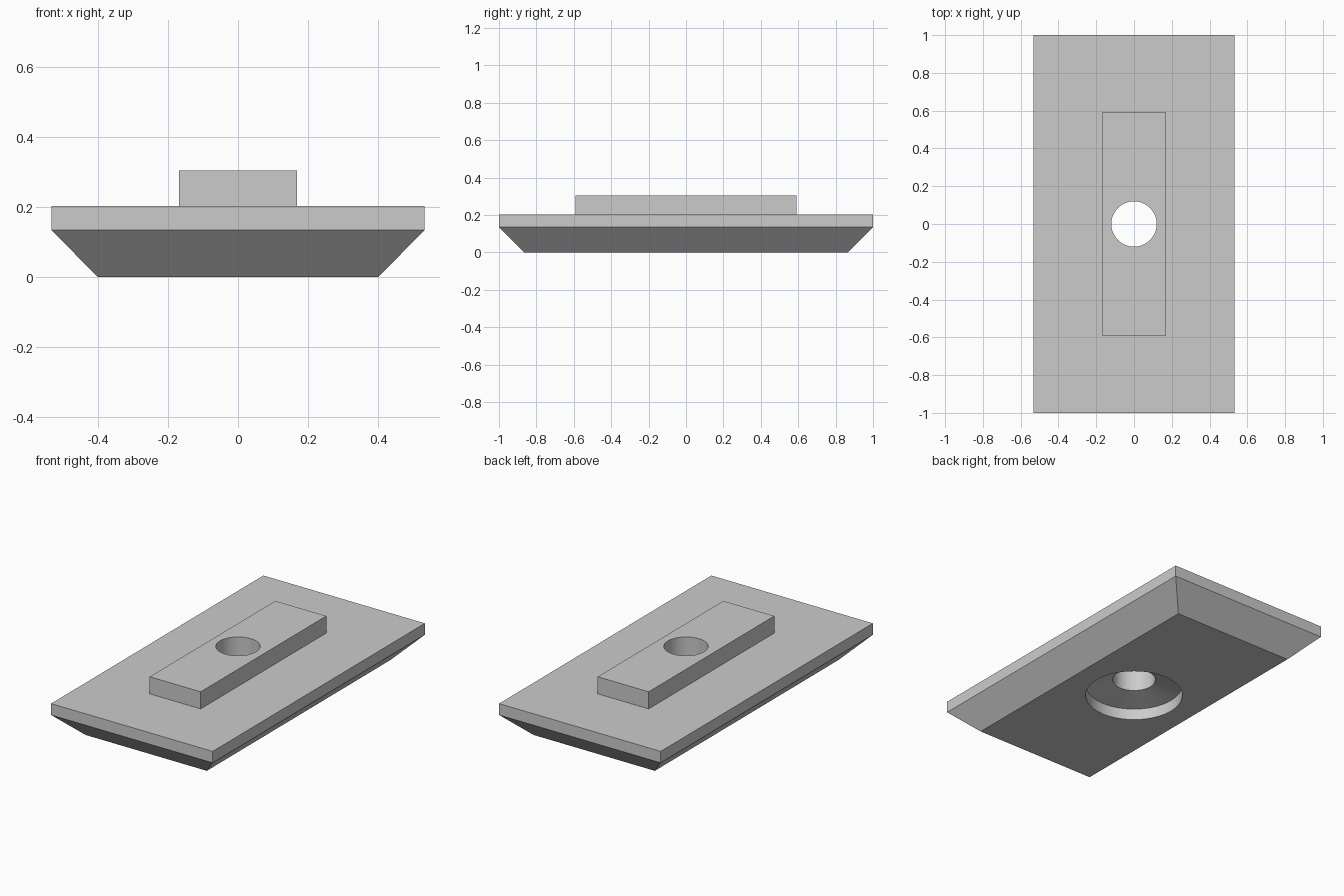
import bpy, bmesh, math

cube = bpy.data.objects.get("Cube")
if cube:
    bpy.data.objects.remove(cube, do_unlink=True)

GREY = (0.6, 0.6, 0.6, 1)
mat = bpy.data.materials.new("plain grey")
mat.use_nodes = True
mat.diffuse_color = GREY
mat.node_tree.nodes["Principled BSDF"].inputs["Base Color"].default_value = GREY


def loft(name, rings):
    """Closed solid skinned through a stack of equal-length point rings."""
    bm = bmesh.new()
    loops = [[bm.verts.new(p) for p in ring] for ring in rings]
    n = len(loops[0])
    for low, high in zip(loops, loops[1:]):
        for i in range(n):
            j = (i + 1) % n
            bm.faces.new((low[i], low[j], high[j], high[i]))
    bm.faces.new(loops[0][::-1])
    bm.faces.new(loops[-1])
    bmesh.ops.recalc_face_normals(bm, faces=bm.faces)
    mesh = bpy.data.meshes.new(name)
    bm.to_mesh(mesh)
    bm.free()
    mesh.materials.append(mat)
    obj = bpy.data.objects.new(name, mesh)
    bpy.context.collection.objects.link(obj)
    return obj


def rectangle(hx, hy, z):
    return [(-hx, -hy, z), (hx, -hy, z), (hx, hy, z), (-hx, hy, z)]


def circle(r, z, n=64):
    return [(r * math.cos(math.tau * i / n), r * math.sin(math.tau * i / n), z)
            for i in range(n)]


# Plate with chamfered underside and raised central key
plate = loft("clamp_plate", [
    rectangle(0.4, 0.865, 0),
    rectangle(0.533, 1, 0.135),
    rectangle(0.533, 1, 0.203),
    rectangle(0.168, 0.592, 0.203),
    rectangle(0.168, 0.592, 0.305),
])

# Through hole with a wide, shallow-coned recess underneath
cutter = loft("bolt_hole_cutter", [
    circle(0.272, -0.1),
    circle(0.272, 0.068),
    circle(0.12, 0.101),
    circle(0.12, 0.4),
])
cutter.hide_render = True

cut = plate.modifiers.new("bolt_hole", "BOOLEAN")
cut.operation = "DIFFERENCE"
cut.solver = "EXACT"
cut.object = cutter

bpy.ops.object.select_all(action="DESELECT")
plate.select_set(True)
bpy.context.view_layer.objects.active = plate
bpy.ops.object.modifier_apply(modifier=cut.name)
bpy.data.objects.remove(cutter, do_unlink=True)
bpy.ops.object.shade_smooth_by_angle(angle=math.radians(10))
